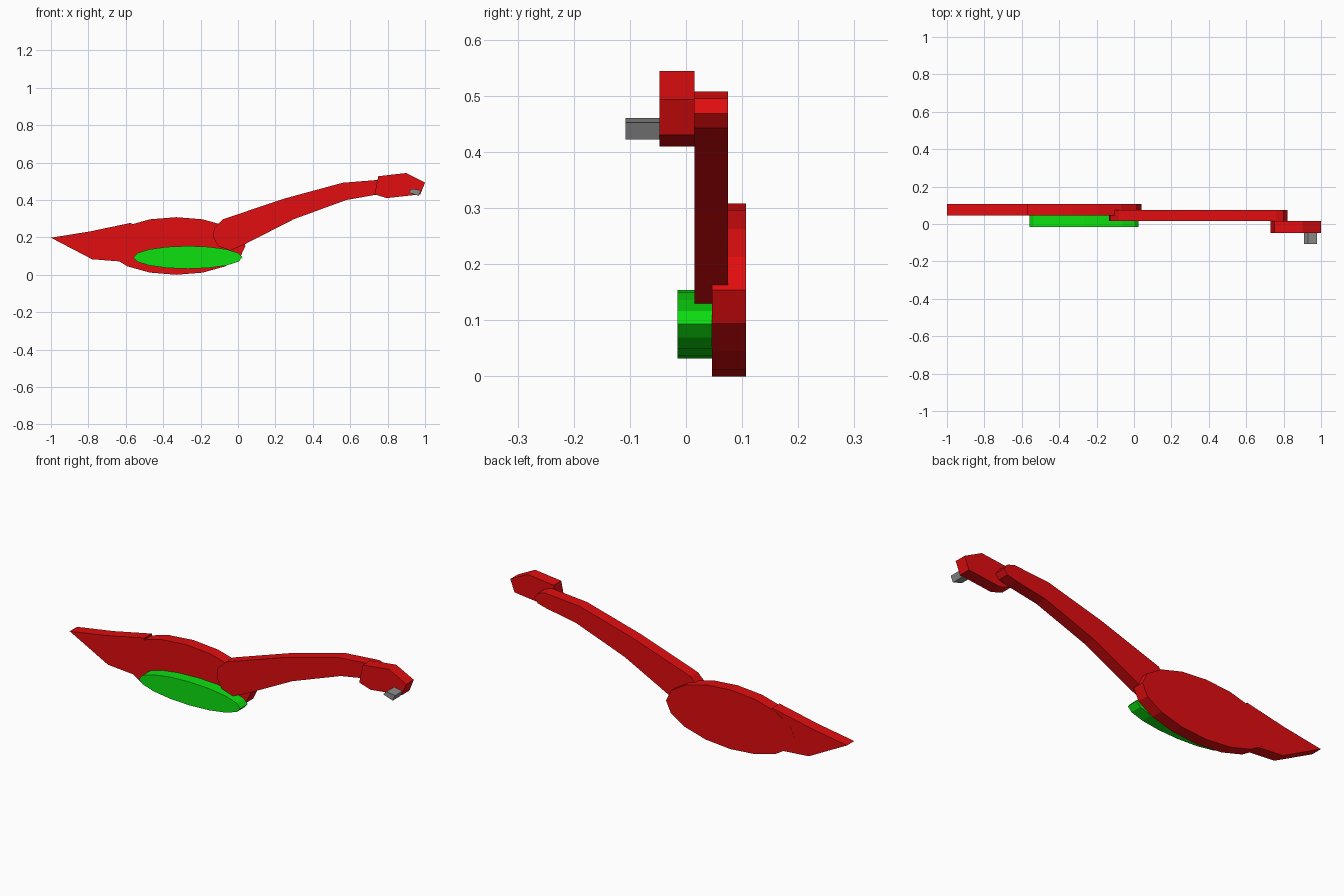
import bpy, bmesh, math

if "Cube" in bpy.data.objects:
    bpy.data.objects.remove(bpy.data.objects["Cube"])


def material(name, rgb):
    m = bpy.data.materials.new(name)
    m.diffuse_color = (*rgb, 1)
    m.use_nodes = True
    m.node_tree.nodes["Principled BSDF"].inputs["Base Color"].default_value = m.diffuse_color
    return m


RED = material("red", (0.75, 0.004, 0.005))
GREEN = material("green", (0.004, 0.75, 0.005))
GREY = material("grey", (0.26, 0.26, 0.26))


def plate(name, outline, y0, y1, mat):
    """Extrude an (x, z) outline from y0 to y1."""
    bm = bmesh.new()
    face = bm.faces.new([bm.verts.new((x, y0, z)) for x, z in outline])
    ext = bmesh.ops.extrude_face_region(bm, geom=[face])
    verts = [v for v in ext["geom"] if isinstance(v, bmesh.types.BMVert)]
    bmesh.ops.translate(bm, verts=verts, vec=(0, y1 - y0, 0))
    bmesh.ops.recalc_face_normals(bm, faces=bm.faces)
    me = bpy.data.meshes.new(name)
    bm.to_mesh(me)
    bm.free()
    me.materials.append(mat)
    ob = bpy.data.objects.new(name, me)
    bpy.context.collection.objects.link(ob)
    return ob


def ellipse(cx, cz, rx, rz, n=16):
    return [(cx + rx * math.cos(2 * math.pi * i / n),
             cz + rz * math.sin(2 * math.pi * i / n)) for i in range(n)]


# Body and tail lie in the rear layer
plate("body", ellipse(-0.33, 0.154, 0.37, 0.154), 0.046, 0.107, RED)
plate("tail", [(-1, 0.198), (-0.79, 0.232), (-0.57, 0.278), (-0.56, 0.18),
               (-0.59, 0.068), (-0.78, 0.083)], 0.0465, 0.1065, RED)

# Green wing in front of the body
plate("wing", ellipse(-0.268, 0.093, 0.292, 0.061), -0.015, 0.046, GREEN)

# Long neck with rounded ends
plate("neck", [(-0.08, 0.297), (0.25, 0.408), (0.56, 0.492), (0.76, 0.508),
               (0.80, 0.495), (0.82, 0.468), (0.80, 0.443), (0.75, 0.43),
               (0.58, 0.40), (0.30, 0.298), (0.03, 0.16), (-0.04, 0.13),
               (-0.105, 0.152), (-0.133, 0.20), (-0.128, 0.25)],
      0.015, 0.075, RED)

# Head and beak step forward
plate("head", [(0.73, 0.43), (0.75, 0.527), (0.90, 0.544), (1, 0.493),
               (0.975, 0.43), (0.795, 0.41)], -0.047, 0.015, RED)
plate("beak", [(0.91, 0.441), (0.93, 0.46), (0.978, 0.452), (0.965, 0.422)],
      -0.108, -0.047, GREY)
